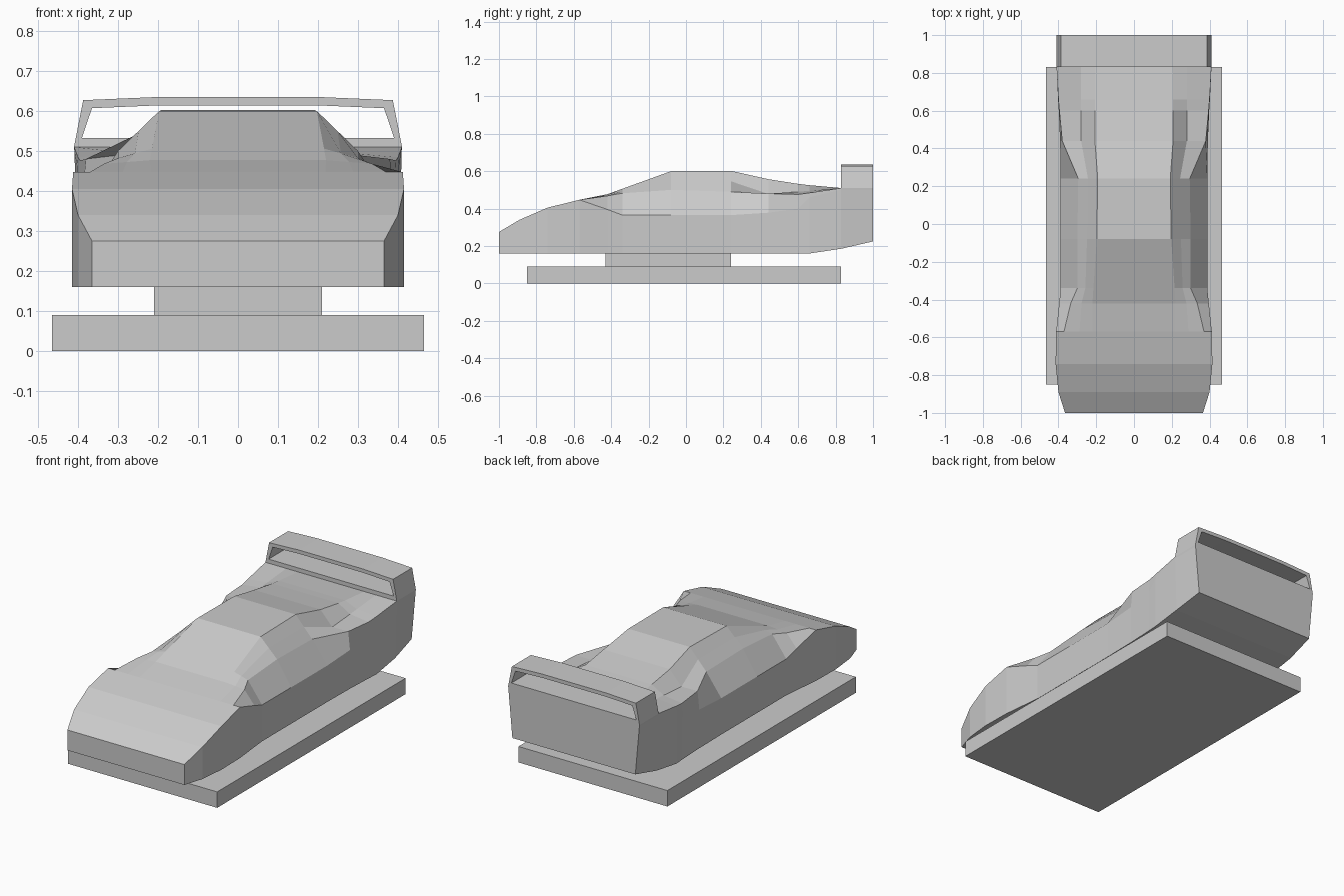
import bpy, bmesh

if "Cube" in bpy.data.objects:
    bpy.data.objects.remove(bpy.data.objects["Cube"], do_unlink=True)

# Single plain grey
grey = bpy.data.materials.new("plain grey")
grey.use_nodes = True
COLOUR = (0.6, 0.6, 0.6, 1)
grey.diffuse_color = COLOUR
grey.node_tree.nodes["Principled BSDF"].inputs["Base Color"].default_value = COLOUR


def loft(name, rings, capped):
    """Skin equal-length closed rings; cap the ends or join last to first."""
    bm = bmesh.new()
    rows = [[bm.verts.new(point) for point in ring] for ring in rings]
    count = len(rows[0])
    pairs = list(zip(rows, rows[1:]))
    if not capped:
        pairs.append((rows[-1], rows[0]))
    for a, b in pairs:
        for i in range(count):
            j = (i + 1) % count
            bm.faces.new((a[i], a[j], b[j], b[i]))
    if capped:
        bm.faces.new(rows[0])
        bm.faces.new(rows[-1])
    bmesh.ops.recalc_face_normals(bm, faces=bm.faces)
    mesh = bpy.data.meshes.new(name)
    bm.to_mesh(mesh)
    bm.free()
    mesh.materials.append(grey)
    obj = bpy.data.objects.new(name, mesh)
    bpy.context.collection.objects.link(obj)


def section(y, half):
    """Mirror a half outline, listed from bottom to top, into a full ring."""
    full = half + [(-x, z) for x, z in reversed(half)]
    return [(x, y, z) for x, z in full]


def box(name, half_x, y_range, z_range):
    side = [(half_x, z) for z in z_range]
    loft(name, [section(y, side) for y in y_range], True)


def body_section(y, belt, shoulder, gutter, roof):
    """Add the sill below the belt line; it rises and narrows at the tail."""
    kick = max(0, y - 0.72)
    sill = (belt[0] - 0.09 * kick, 0.16 + 0.23 * kick)
    return section(y, [sill, belt, shoulder, gutter, roof])


def hood(y, width, height):
    return body_section(y, *[(width * part, height) for part in (1, 0.9, 0.7, 0.53)])


def cabin(y, belt, shoulder, roof):
    """Straight side window between shoulder and roof."""
    gutter = ((shoulder[0] + roof[0]) / 2, (shoulder[1] + roof[1]) / 2)
    return body_section(y, belt, shoulder, gutter, roof)


def haunch(y, belt, shoulder, gutter_z, roof_z):
    """Rear wing panel standing beside a valley next to the fastback."""
    return body_section(y, belt, shoulder, (0.28, gutter_z), (0.207, roof_z))


# Display stand
box("base_plate", 0.465, (-0.85, 0.83), (0, 0.09))
box("pedestal", 0.21, (-0.43, 0.24), (0.09, 0.162))

# Car body, nose to tail
waist = (0.388, 0.365)
tail_belt, tail_shoulder = (0.409, 0.5), (0.41, 0.51)
loft("car_body", [
    hood(-1, 0.365, 0.275),
    hood(-0.89, 0.4, 0.34),
    hood(-0.74, 0.415, 0.405),
    hood(-0.57, 0.412, 0.447),
    cabin(-0.42, (0.396, 0.395), (0.335, 0.468), (0.22, 0.477)),
    cabin(-0.34, waist, (0.3, 0.482), (0.215, 0.506)),
    cabin(-0.08, waist, (0.3, 0.5), (0.197, 0.6)),
    cabin(0.24, waist, (0.295, 0.49), (0.192, 0.602)),
    haunch(0.44, (0.391, 0.378), (0.38, 0.48), 0.478, 0.557),
    haunch(0.6, (0.398, 0.4), (0.395, 0.476), 0.49, 0.532),
    haunch(0.66, (0.402, 0.46), (0.4, 0.484), 0.495, 0.525),
    haunch(0.83, tail_belt, tail_shoulder, 0.51, 0.51),
    haunch(1, tail_belt, tail_shoulder, 0.51, 0.51),
], True)

# Rear wing: a hollow hoop across the tail
outer = [(0.41, 0.51), (0.387, 0.627), (0.2, 0.635)]
inner = [(0.39, 0.533), (0.365, 0.607), (0.2, 0.614)]
front, back = 0.83, 1
loft("rear_wing", [section(front, outer), section(back, outer),
                   section(back, inner), section(front, inner)], False)
